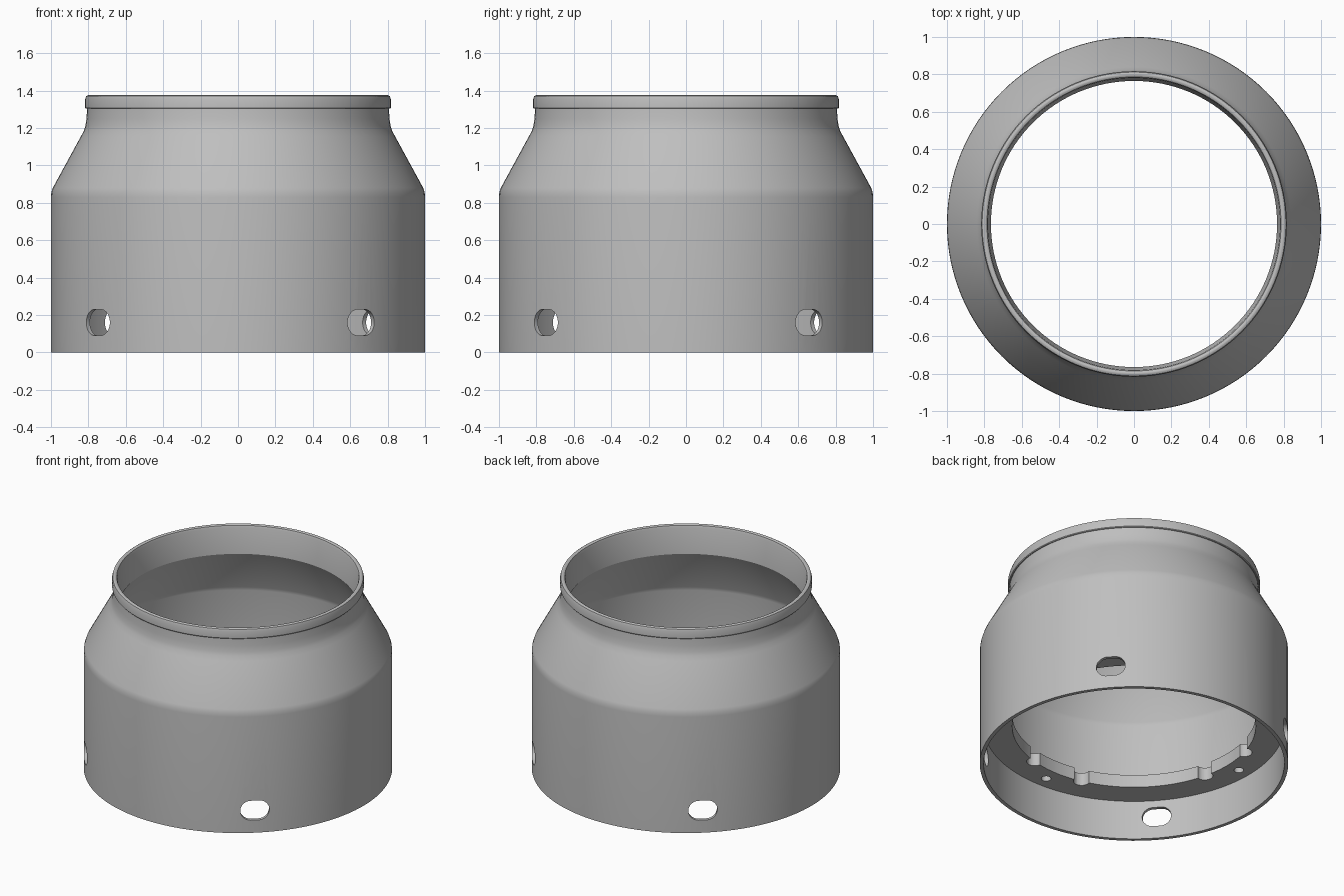
import bpy, bmesh, math
from mathutils import Matrix, Vector

if "Cube" in bpy.data.objects:
    bpy.data.objects.remove(bpy.data.objects["Cube"])

SEGMENTS = 128

# Single grey material
grey = bpy.data.materials.new("satin grey")
grey.use_nodes = True
colour = (0.52, 0.52, 0.52, 1)
grey.diffuse_color = colour
grey.node_tree.nodes["Principled BSDF"].inputs["Base Color"].default_value = colour


def finish(bm, name):
    bmesh.ops.recalc_face_normals(bm, faces=bm.faces)
    mesh = bpy.data.meshes.new(name)
    bm.to_mesh(mesh)
    bm.free()
    obj = bpy.data.objects.new(name, mesh)
    bpy.context.collection.objects.link(obj)
    return obj


def lathe(name, profile):
    """Revolve a closed (radius, height) outline around z."""
    bm = bmesh.new()
    rings = []
    for i in range(SEGMENTS):
        a = math.tau * i / SEGMENTS
        rings.append([bm.verts.new((r * math.cos(a), r * math.sin(a), z)) for r, z in profile])
    n = len(profile)
    for i in range(SEGMENTS):
        p, q = rings[i], rings[(i + 1) % SEGMENTS]
        for j in range(n):
            k = (j + 1) % n
            bm.faces.new((p[j], q[j], q[k], p[k]))
    return finish(bm, name)


def add_prism(bm, outline, depth, matrix):
    """Extrude an outline along local z, centred on the matrix origin."""
    low, high = [[bm.verts.new(matrix @ Vector((x, y, s * depth / 2))) for x, y in outline]
                 for s in (-1, 1)]
    bm.faces.new(low[::-1])
    bm.faces.new(high)
    n = len(outline)
    for i in range(n):
        j = (i + 1) % n
        bm.faces.new((low[i], low[j], high[j], high[i]))


def stadium(radius, stretch=0.0, steps=32):
    """Circle outline, pulled apart along x to make a slot."""
    pts = []
    for i in range(steps):
        a = math.tau * (i + 0.5) / steps
        pts.append((radius * math.cos(a) + math.copysign(stretch, math.cos(a)),
                    radius * math.sin(a)))
    return pts


def around(angle, radius, z):
    return Matrix.Rotation(math.radians(angle), 4, "Z") @ Matrix.Translation((radius, 0, z))


# Housing: skirt, inner flange, shoulder, neck and rolled rim
housing = lathe("housing", [
    (0.975, 0), (1.0, 0), (1.0, 0.83), (0.998, 0.855), (0.99, 0.88),
    (0.84, 1.155), (0.824, 1.185), (0.816, 1.21), (0.81, 1.25), (0.807, 1.303),
    (0.813, 1.303), (0.817, 1.308), (0.817, 1.355), (0.812, 1.37), (0.803, 1.375),
    (0.795, 1.375), (0.786, 1.37), (0.781, 1.355),
    (0.765, 1.175), (0.945, 0.855), (0.95, 0.83), (0.95, 0.37),
    (0.79, 0.37), (0.79, 0.28), (0.975, 0.28)])

# Cutter: side slots, flange notches and flange screw holes
bm = bmesh.new()
turn_out = Matrix.Rotation(math.pi / 2, 4, "Z") @ Matrix.Rotation(math.pi / 2, 4, "X")
for quarter in range(4):
    base = 90 * quarter
    add_prism(bm, stadium(0.07, 0.025), 0.16, around(base + 41.3, 0.99, 0.16) @ turn_out)
    add_prism(bm, stadium(0.032, steps=20), 0.2, around(base, 0.887, 0.325))
    for side in (-1, 1):
        add_prism(bm, stadium(0.053, steps=24), 0.2, around(base + side * 14.5, 0.79, 0.325))
cutter = finish(bm, "cutter")
cutter.hide_render = True

# Cut the openings and bake the result
cut = housing.modifiers.new("openings", "BOOLEAN")
cut.operation = "DIFFERENCE"
cut.solver = "EXACT"
cut.object = cutter
deps = bpy.context.evaluated_depsgraph_get()
housing_mesh = bpy.data.meshes.new_from_object(housing.evaluated_get(deps))
housing.modifiers.clear()
housing.data = housing_mesh
bpy.data.objects.remove(cutter)

housing.data.materials.clear()
housing.data.materials.append(grey)
for poly in housing.data.polygons:
    poly.material_index = 0

bpy.ops.object.select_all(action="DESELECT")
bpy.context.view_layer.objects.active = housing
housing.select_set(True)
bpy.ops.object.shade_smooth_by_angle(angle=math.radians(30))
